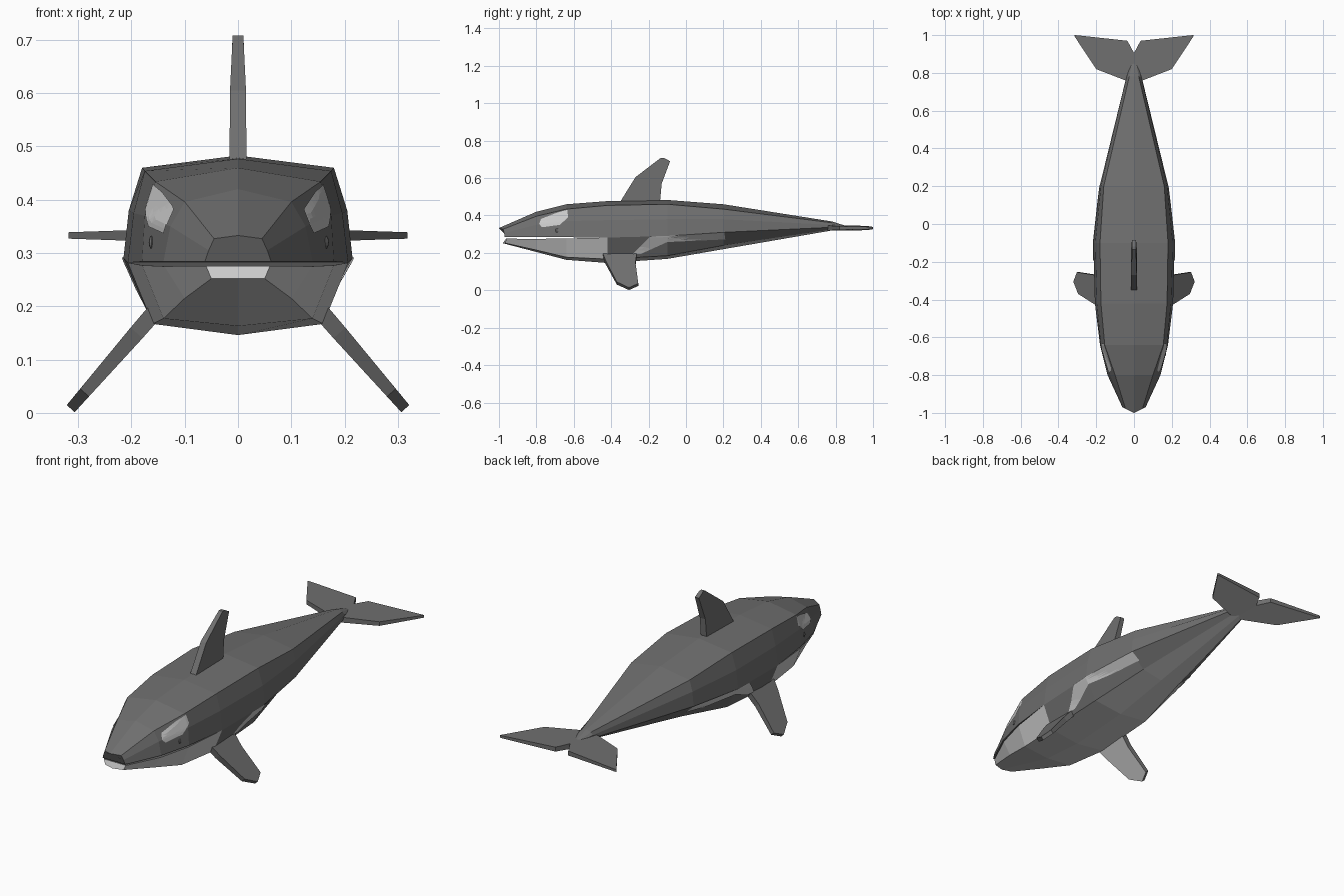
import bpy, bmesh
from mathutils import Vector
from mathutils.bvhtree import BVHTree

if "Cube" in bpy.data.objects:
    bpy.data.objects.remove(bpy.data.objects["Cube"])


def material(name, v):
    m = bpy.data.materials.new(name)
    m.diffuse_color = (v, v, v, 1)
    m.use_nodes = True
    m.node_tree.nodes["Principled BSDF"].inputs["Base Color"].default_value = m.diffuse_color
    return m


DARK, PALE = material("dark_skin", 0.16), material("pale_skin", 0.8)


def finish(bm, name, mats=(DARK, PALE), normals=True):
    if normals:
        bmesh.ops.recalc_face_normals(bm, faces=bm.faces[:])
    me = bpy.data.meshes.new(name)
    bm.to_mesh(me)
    ob = bpy.data.objects.new(name, me)
    for m in mats:
        me.materials.append(m)
    bpy.context.collection.objects.link(ob)
    return ob


# Body stations: y, top z, then upper edge, flank, seam (x, z)
UPPER = [
    (-1.0, .333, .045, .327, .055, .305, .062, .284),
    (-.8, .420, .100, .396, .127, .350, .140, .284),
    (-.64, .460, .155, .434, .175, .370, .180, .284),
    (-.42, .477, .175, .454, .196, .375, .207, .282),
    (-.1, .483, .180, .460, .205, .380, .215, .290),
    (.2, .460, .160, .434, .175, .380, .182, .310),
    (.78, .368, .025, .361, .038, .350, .040, .337),
    (.85, .346, .012, .344, .016, .341, .018, .336),
]
# Lower stations: y, seam (x, z), lower edge (x, z), keel z
LOWER = [
    (-.98, .060, .276, .050, .252, .252),
    (-.8, .138, .275, .100, .215, .205),
    (-.64, .180, .277, .140, .177, .163),
    (-.42, .207, .282, .160, .167, .146),
    (-.1, .215, .290, .155, .185, .168),
    (.2, .182, .310, .110, .240, .220),
    (.78, .040, .337, .025, .326, .320),
    (.85, .018, .336, .012, .326, .325),
]


def ring(bm, y, half, bow):
    """Open arc from right seam over the centre line to the left seam."""
    pts = half[:-1] + [half[-1]] + [(-x, z) for x, z in half[-2::-1]]
    return [bm.verts.new((x, y + bow * abs(x), z)) for x, z in pts]


def skin(bm, rings, tint):
    for i, (a, b) in enumerate(zip(rings, rings[1:])):
        for j in range(len(a) - 1):
            bm.faces.new((a[j], a[j + 1], b[j + 1], b[j])).material_index = tint(i, j)
        if i < 3:  # roof or floor of the mouth
            bm.faces.new((a[0], a[-1], b[-1], b[0]))
    bm.faces.new(rings[0])
    bm.faces.new(rings[-1])


# Body: upper shell and lower shell with an open mouth line
bm = bmesh.new()
up = [ring(bm, r[0], [(r[6], r[7]), (r[4], r[5]), (r[2], r[3]), (0, r[1])],
           .5 if i == 0 else 0) for i, r in enumerate(UPPER)]
skin(bm, up, lambda i, j: 0)
low = [ring(bm, r[0], [(r[1], r[2]), (r[3], r[4]), (0, r[5])],
            .3 if i == 0 else 0) for i, r in enumerate(LOWER)]
before = set(bm.faces)
# pale belly and jaw, dark flank behind the jaw
skin(bm, low, lambda i, j: 1 if j in (1, 2) or i < 3 else 0)
for f in bm.faces:
    if f not in before and len(f.verts) == 5 and f.calc_center_median().y < 0:
        f.material_index = 1
bmesh.ops.remove_doubles(bm, verts=bm.verts[:], dist=.0005)
finish(bm, "body")
tree = BVHTree.FromBMesh(bm)


# Pale markings laid on the body surface
def marking(name, outline):
    bm = bmesh.new()
    for s in (1, -1):
        f = bm.faces.new([bm.verts.new((s, y, z)) for y, z in outline])
        f.normal_update()
        if f.normal.x * s < 0:
            f.normal_flip()
    bmesh.ops.triangulate(bm, faces=bm.faces[:])
    bmesh.ops.subdivide_edges(bm, edges=bm.edges[:], cuts=4, use_grid_fill=True)
    for v in bm.verts:
        s = 1 if v.co.x > 0 else -1
        hit = tree.ray_cast(Vector((s, v.co.y, v.co.z)), Vector((-s, 0, 0)))[0]
        v.co.x = (hit.x if hit else s * .15) + s * .003
    finish(bm, name, (PALE,), False)


marking("eye_patch", [(-.785, .355), (-.775, .382), (-.69, .415), (-.635, .43),
                      (-.63, .39), (-.675, .35), (-.77, .337)])
marking("flank_patch", [(-.285, .195), (-.19, .288), (-.1, .291), (.205, .309),
                        (.21, .272), (-.1, .258), (-.24, .195)])


# Fins: plate from an outline of (point, half thickness) along a normal
def plate(name, outline, normal, mirror=False, pale_under=True):
    bm = bmesh.new()
    for s in ((1, -1) if mirror else (1,)):
        sides = []
        for d in (1, -1):
            vs = []
            for p, h in outline:
                q = Vector(p) + Vector(normal) * h * d
                vs.append(bm.verts.new((q.x * s, q.y, q.z)))
            sides.append(vs)
        a, b = sides
        bm.faces.new(a)
        bm.faces.new(b[::-1]).material_index = int(pale_under)
        for i in range(len(a)):
            k = (i + 1) % len(a)
            bm.faces.new((a[i], b[i], b[k], a[k]))
    return finish(bm, name)


# Dorsal fin
plate("dorsal_fin", [((0, y, z), h) for y, z, h in [
    (-.36, .46, .016), (-.27, .605, .015), (-.135, .708, .010), (-.118, .708, .010),
    (-.085, .69, .011), (-.13, .57, .015), (-.14, .46, .016)]],
    (1, 0, 0), pale_under=False)

# Flippers sloping out and down
plate("flippers", [((.16 + (.185 - z) * .87, y, z), h) for y, z, h in [
    (-.455, .215, .016), (-.43, .15, .015), (-.37, .038, .011), (-.305, .008, .010),
    (-.255, .03, .010), (-.27, .14, .013), (-.26, .215, .014)]],
    (.75, 0, .66), mirror=True)

# Tail flukes
plate("tail_flukes", [((x, y, .333), h) for x, y, h in [
    (0, .75, .013), (.045, .76, .013), (.2, .82, .010), (.318, .998, .006),
    (.31, 1.0, .006), (.035, .97, .011), (0, .905, .013)]],
    (0, 0, 1), mirror=True)

# Eyes
bm = bmesh.new()
for s in (1, -1):
    hit = tree.ray_cast(Vector((s, -.69, .32)), Vector((-s, 0, 0)))[0]
    new = bmesh.ops.create_uvsphere(bm, u_segments=8, v_segments=6, radius=1)["verts"]
    bmesh.ops.scale(bm, vec=(.005, .008, .012), verts=new)
    bmesh.ops.translate(bm, vec=hit, verts=new)
finish(bm, "eyes", (DARK,))
